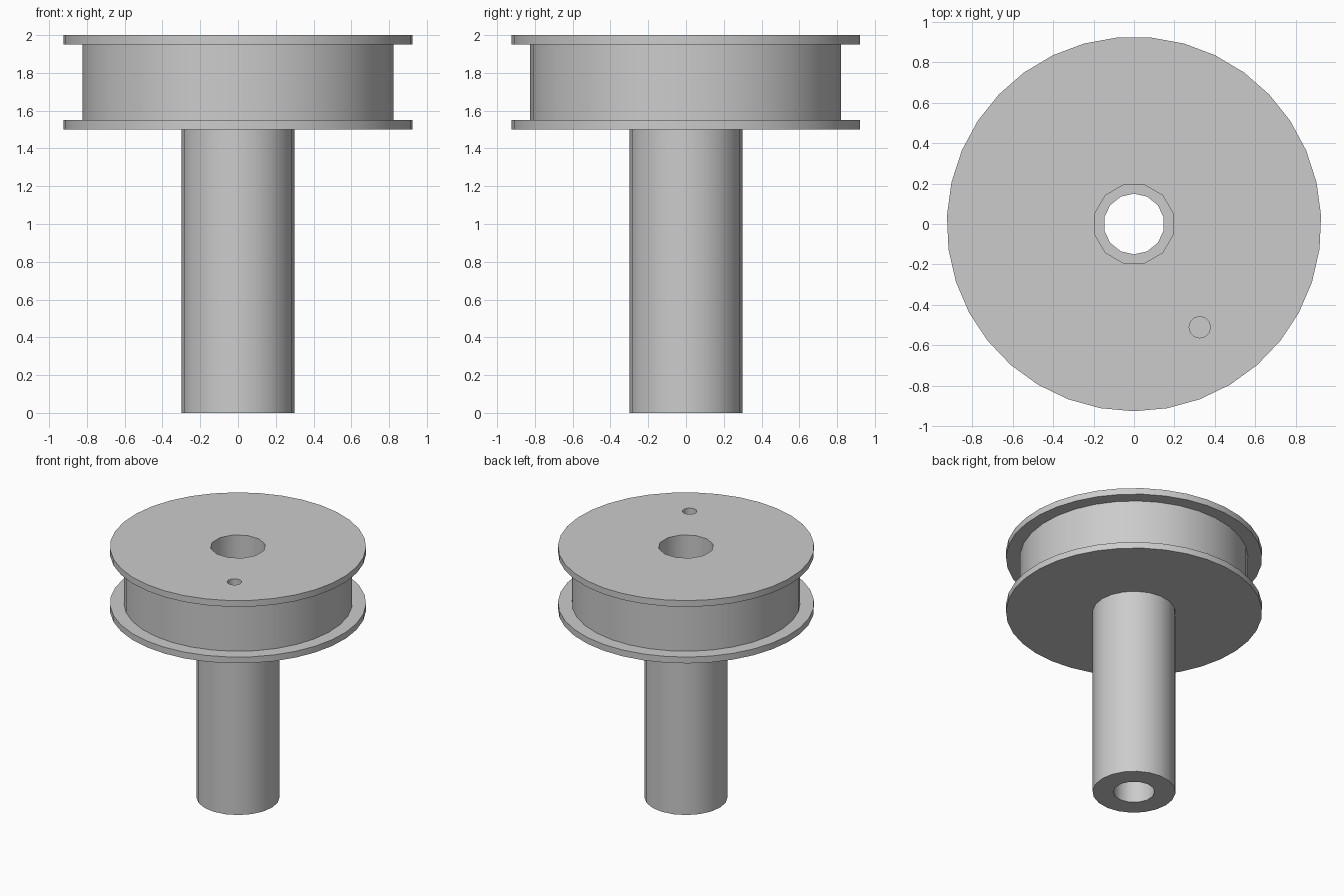
import bpy
import math

cube = bpy.data.objects.get("Cube")
if cube:
    bpy.data.objects.remove(cube, do_unlink=True)

grey = bpy.data.materials.new("light_grey")
grey.use_nodes = True
colour = (0.6, 0.6, 0.6, 1)
grey.diffuse_color = colour
grey.node_tree.nodes["Principled BSDF"].inputs["Base Color"].default_value = colour


def cylinder(name, radius, bottom, top, sides, x=0, y=0, turn=0):
    bpy.ops.mesh.primitive_cylinder_add(
        vertices=sides, radius=radius, depth=top - bottom,
        location=(x, y, (top + bottom) / 2), rotation=(0, 0, turn))
    part = bpy.context.object
    part.name = name
    part.data.materials.append(grey)
    return part


def drill(part, cutter):
    cut = part.modifiers.new("hole", 'BOOLEAN')
    cut.operation = 'DIFFERENCE'
    cut.solver = 'EXACT'
    cut.object = cutter
    bpy.context.view_layer.objects.active = part
    bpy.ops.object.modifier_apply(modifier=cut.name)


# Tubular shaft and the flanged spool on top of it
shaft = cylinder("shaft", 0.3, 0, 1.5, 20)
lower_flange = cylinder("lower_flange", 0.925, 1.5, 1.55, 35, turn=math.pi)
drum = cylinder("drum", 0.825, 1.55, 1.95, 33, turn=math.pi)
upper_flange = cylinder("upper_flange", 0.925, 1.95, 2, 35, turn=math.pi)
spool = [lower_flange, drum, upper_flange]

# Narrow bore in the shaft, wide bore in the spool, blind pin hole in the top
narrow_bore = cylinder("narrow_bore_cutter", 0.15, -0.1, 1.6, 14)
wide_bore = cylinder("wide_bore_cutter", 0.2, 1.4, 2.1, 12, turn=math.pi / 12)
pin_hole = cylinder("pin_hole_cutter", 0.053, 1.75, 2.1, 12, 0.325, -0.51)

drill(shaft, narrow_bore)
for part in spool:
    drill(part, wide_bore)
for part in (drum, upper_flange):
    drill(part, pin_hole)
for cutter in (narrow_bore, wide_bore, pin_hole):
    bpy.data.objects.remove(cutter, do_unlink=True)

# Smooth round walls with crisp rims
for part in [shaft] + spool:
    bpy.ops.object.select_all(action='DESELECT')
    part.select_set(True)
    bpy.context.view_layer.objects.active = part
    bpy.ops.object.shade_smooth_by_angle(angle=math.radians(40))
